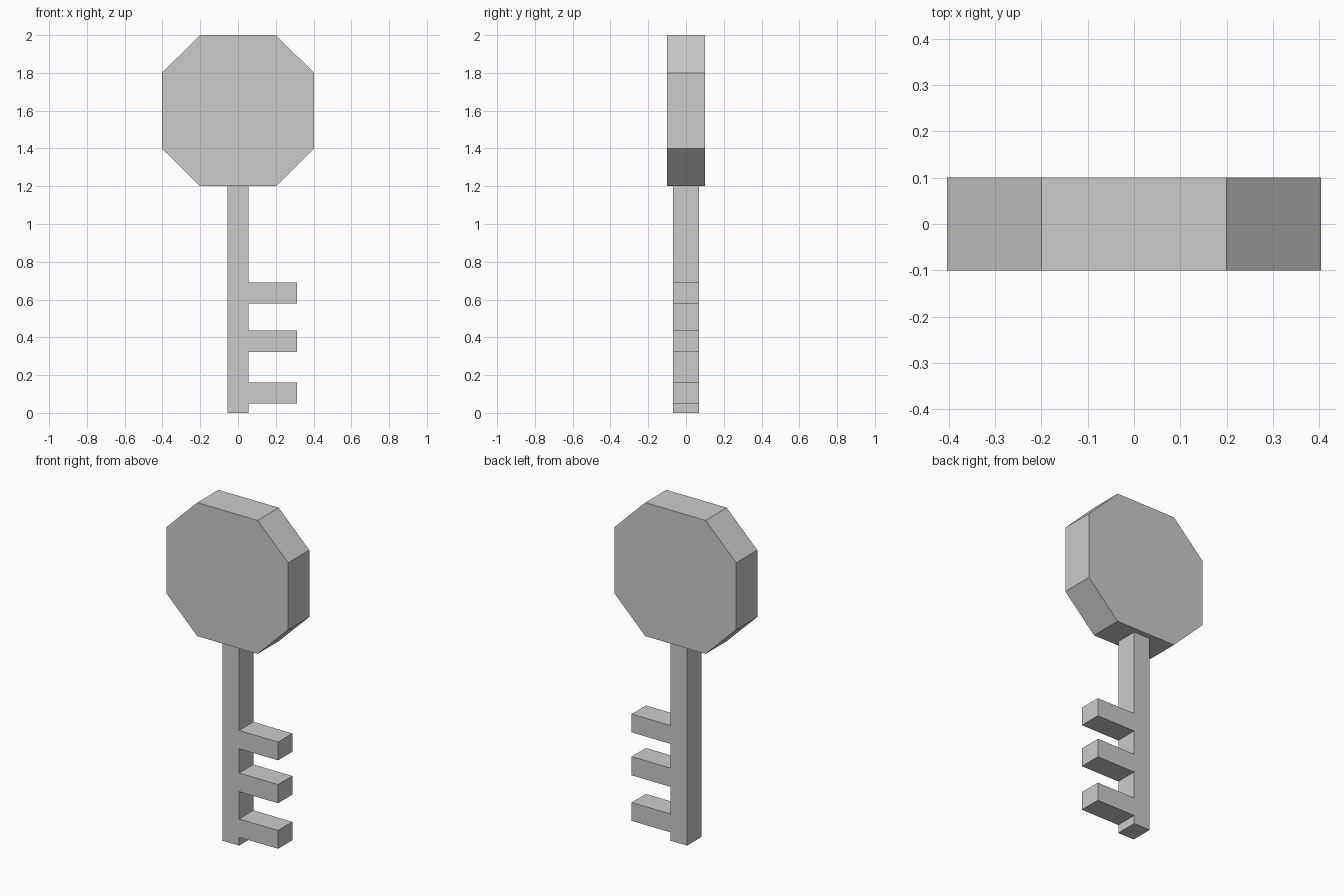
import bpy, bmesh
from mathutils import Vector

if "Cube" in bpy.data.objects:
    bpy.data.objects.remove(bpy.data.objects["Cube"])


def extrude_profile(name, points, depth):
    """Extrude an XZ outline symmetrically about y = 0."""
    bm = bmesh.new()
    face = bm.faces.new([bm.verts.new((x, -depth / 2, z)) for x, z in points])
    result = bmesh.ops.extrude_face_region(bm, geom=[face], use_keep_orig=True)
    verts = [g for g in result["geom"] if isinstance(g, bmesh.types.BMVert)]
    bmesh.ops.translate(bm, verts=verts, vec=Vector((0, depth, 0)))
    bmesh.ops.recalc_face_normals(bm, faces=bm.faces)
    mesh = bpy.data.meshes.new(name)
    bm.to_mesh(mesh)
    bm.free()
    obj = bpy.data.objects.new(name, mesh)
    bpy.context.collection.objects.link(obj)
    return obj


# Octagonal bow (handle)
right = [(0.2, 1.2), (0.403, 1.4), (0.403, 1.8), (0.2, 2.0)]
left = [(-x, z) for x, z in reversed(right)]
extrude_profile("key_bow", right + left, 0.2)

# Shaft with three flush teeth, drawn as one outline
half, tip = 0.055, 0.313
outline = [(-half, 0), (half, 0)]
for low, high in ((0.05, 0.16), (0.323, 0.435), (0.58, 0.69)):
    outline += [(half, low), (tip, low), (tip, high), (half, high)]
outline += [(half, 1.2), (-half, 1.2)]
extrude_profile("key_shaft_and_teeth", outline, 0.135)
